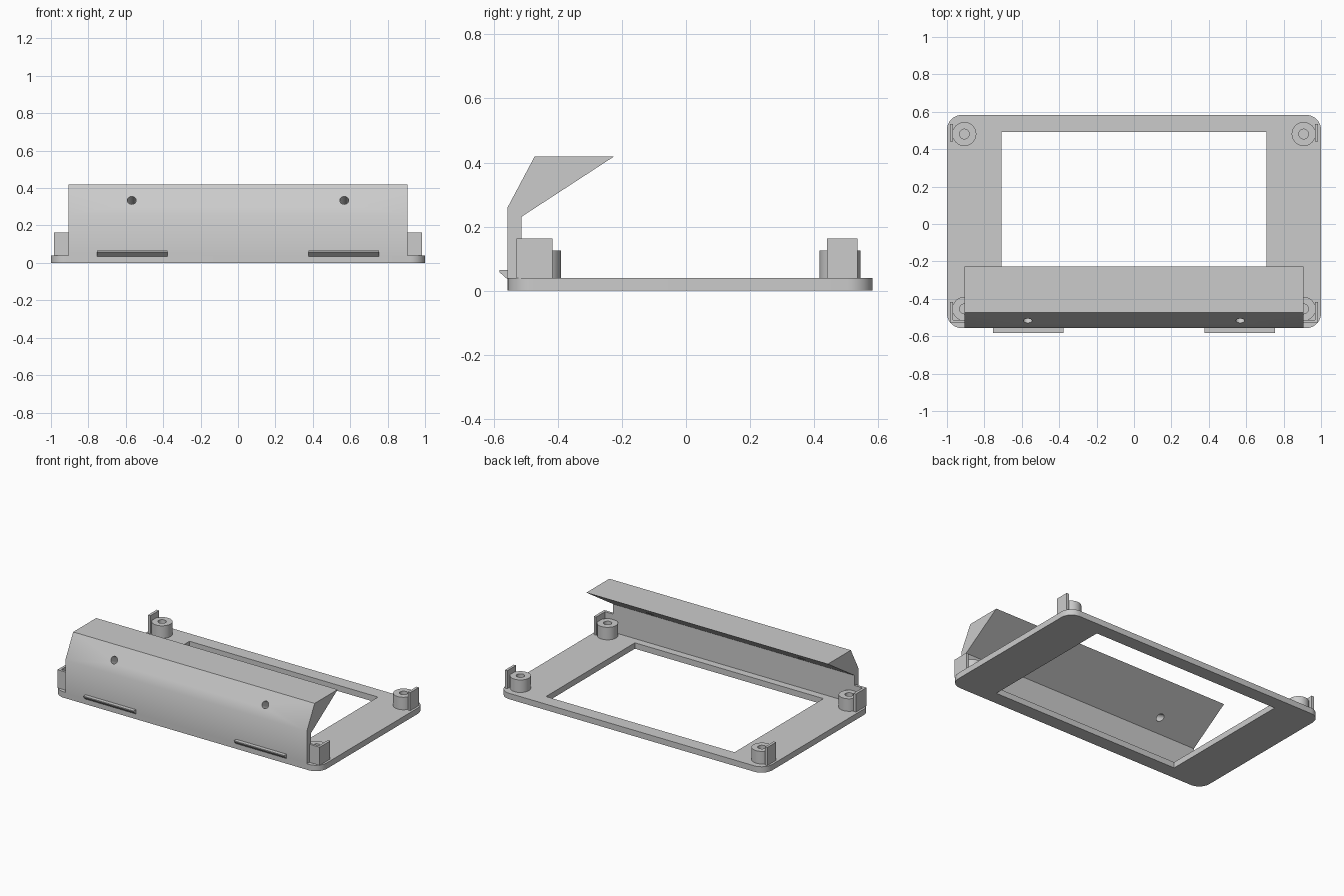
import bpy, bmesh, math
from mathutils import Vector

cube = bpy.data.objects.get("Cube")
if cube:
    bpy.data.objects.remove(cube, do_unlink=True)

grey = bpy.data.materials.new("light_grey_plastic")
grey.use_nodes = True
grey.diffuse_color = (0.6, 0.6, 0.6, 1)
grey.node_tree.nodes["Principled BSDF"].inputs["Base Color"].default_value = (0.6, 0.6, 0.6, 1)


def finish(name, bm):
    bmesh.ops.recalc_face_normals(bm, faces=bm.faces)
    mesh = bpy.data.meshes.new(name)
    bm.to_mesh(mesh)
    bm.free()
    mesh.materials.append(grey)
    obj = bpy.data.objects.new(name, mesh)
    bpy.context.collection.objects.link(obj)
    return obj


def box(name, x0, x1, y0, y1, z0, z1, corner=0):
    bm = bmesh.new()
    bmesh.ops.create_cube(bm, size=1)
    for v in bm.verts:
        v.co = ((x0 + x1) / 2 + v.co.x * (x1 - x0),
                (y0 + y1) / 2 + v.co.y * (y1 - y0),
                (z0 + z1) / 2 + v.co.z * (z1 - z0))
    if corner:
        upright = [e for e in bm.edges
                   if abs(e.verts[0].co.z - e.verts[1].co.z) > 0.01]
        bmesh.ops.bevel(bm, geom=upright, offset=corner, segments=10,
                        profile=0.5, affect='EDGES')
    return finish(name, bm)


def extrude_x(name, profile, x0, x1):
    """Sweep a (y, z) outline along x."""
    bm = bmesh.new()
    face = bm.faces.new([bm.verts.new((x0, y, z)) for y, z in profile])
    new = bmesh.ops.extrude_face_region(bm, geom=[face])["geom"]
    bmesh.ops.translate(bm, vec=(x1 - x0, 0, 0),
                        verts=[g for g in new if isinstance(g, bmesh.types.BMVert)])
    return finish(name, bm)


def rod(name, centre, radius, depth, axis=(0, 0, 1)):
    bm = bmesh.new()
    bmesh.ops.create_cone(bm, cap_ends=True, segments=40, radius1=radius,
                          radius2=radius, depth=depth)
    obj = finish(name, bm)
    obj.rotation_euler = Vector(axis).to_track_quat('Z', 'Y').to_euler()
    obj.location = centre
    return obj


def activate(obj):
    bpy.ops.object.select_all(action='DESELECT')
    obj.select_set(True)
    bpy.context.view_layer.objects.active = obj


def cut(obj, cutter):
    cutter.hide_render = True
    mod = obj.modifiers.new("cut", 'BOOLEAN')
    mod.operation = 'DIFFERENCE'
    mod.solver = 'EXACT'
    mod.object = cutter
    activate(obj)
    bpy.ops.object.modifier_apply(modifier=mod.name)
    bpy.data.objects.remove(cutter, do_unlink=True)


def smooth(obj):
    activate(obj)
    bpy.ops.object.shade_smooth_by_angle(angle=math.radians(30))


BASE = 0.04       # frame thickness
FRONT = -0.557    # front face of frame and panel
INNER = -0.513    # inner face of panel
HALF = 0.907      # half width of panel, also post position

# Base frame with rounded corners and a rectangular opening
frame = box("base_frame", -1, 1, FRONT, 0.583, 0, BASE, corner=0.08)
cut(frame, box("opening", -0.708, 0.708, -0.463, 0.491, -0.1, 0.1))
smooth(frame)

# Front panel with a solid overhanging visor
panel = extrude_x("front_panel",
                  [(FRONT, BASE), (FRONT, 0.26), (-0.473, 0.418),
                   (-0.226, 0.418), (INNER, 0.231), (INNER, BASE)], -HALF, HALF)
for side in (-1, 1):
    # Screw hole square to the sloping face
    cut(panel, rod("screw_hole", (side * 0.568, -0.473, 0.311), 0.024, 0.3,
                   axis=(0, 0.88, -0.47)))
smooth(panel)

for side, label in ((-1, "right"), (1, "left")):
    # Wedge-shaped latch on the front face
    extrude_x(label + "_latch",
              [(FRONT, 0.065), (-0.583, 0.065), (-0.583, 0.058), (FRONT, 0.035)],
              *sorted((side * 0.377, side * 0.755)))
    outer = sorted((side * 0.967, side * 0.985))
    for y, end in ((-0.454, "front"), (0.481, "back")):
        # Hollow screw post
        post = rod(f"{end}_{label}_post", (side * HALF, y, 0.0825), 0.064, 0.085)
        cut(post, rod("bore", (side * HALF, y, 0.13), 0.026, 0.16))
        smooth(post)
        # Upright locating tab beside the post
        y0, y1 = (-0.53, -0.417) if end == "front" else (0.441, 0.535)
        box(f"{end}_{label}_tab", *outer, y0, y1, BASE, 0.163)
    # Return wall joining the front tab to the panel
    box(label + "_return_wall", *sorted((side * 0.9, side * 0.967)),
        -0.53, INNER, BASE, 0.163)
